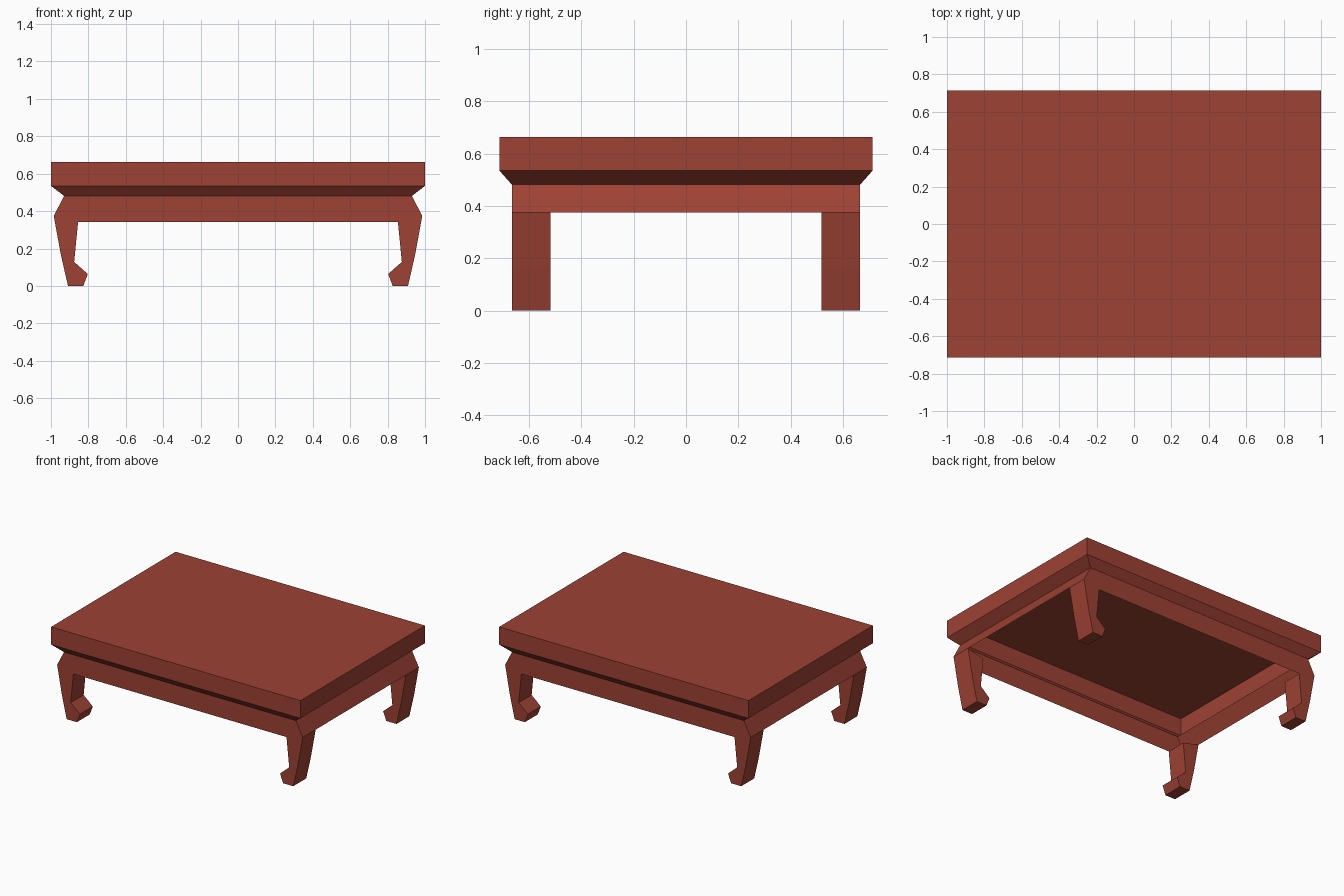
import bpy, bmesh
from mathutils import Vector

if "Cube" in bpy.data.objects:
    bpy.data.objects.remove(bpy.data.objects["Cube"])

wood = bpy.data.materials.new("red brown wood")
wood.diffuse_color = (0.34, 0.054, 0.034, 1)
wood.use_nodes = True
wood.node_tree.nodes["Principled BSDF"].inputs["Base Color"].default_value = wood.diffuse_color

HX, HY = 1.0, 0.713           # table top half sizes
NX, NY = 0.93, 0.665          # neck half sizes
Z_TOP, Z_EDGE, Z_NECK, Z_HIP, Z_APRON = 0.663, 0.535, 0.481, 0.374, 0.342
HIP_X, INNER_X, LEG_Y = 0.985, 0.855, 0.517


def make(name, polygons, centre=None):
    """Mesh from polygons; faces point away from centre, or are made consistent."""
    bm = bmesh.new()
    for poly in polygons:
        bm.faces.new([bm.verts.new(p) for p in poly])
    bmesh.ops.remove_doubles(bm, verts=bm.verts, dist=1e-4)
    bm.normal_update()
    if centre is None:
        bmesh.ops.recalc_face_normals(bm, faces=bm.faces)
    else:
        for f in bm.faces:
            if f.normal.dot(f.calc_center_median() - Vector(centre)) < 0:
                f.normal_flip()
    me = bpy.data.meshes.new(name)
    bm.to_mesh(me)
    bm.free()
    me.materials.append(wood)
    ob = bpy.data.objects.new(name, me)
    bpy.context.collection.objects.link(ob)


def ring(hx, hy, z):
    return [(-hx, -hy, z), (hx, -hy, z), (hx, hy, z), (-hx, hy, z)]


def walls(a, b):
    n = len(a)
    return [[a[i], a[(i + 1) % n], b[(i + 1) % n], b[i]] for i in range(n)]


# Table top: shell open underneath, with a bevelled lower edge
top, edge, neck = ring(HX, HY, Z_TOP), ring(HX, HY, Z_EDGE), ring(NX, NY, Z_NECK)
make("table_top", [top] + walls(top, edge) + walls(edge, neck), (0, 0, 0.56))

# Apron: flat front and back boards, flared side boards
apron = []
for s in (-1, 1):
    half = [(NX, Z_NECK), (HIP_X, Z_HIP), (INNER_X, Z_APRON)]
    outline = half + [(-x, z) for x, z in reversed(half)]
    apron.append([(x, s * NY, z) for x, z in outline])
    apron.append([(s * NX, -NY, Z_NECK), (s * NX, NY, Z_NECK),
                  (s * HIP_X, NY, Z_HIP), (s * HIP_X, -NY, Z_HIP)])
make("apron", apron, (0, 0, 0.4))

# Legs: curved-in profile extruded along y, open where it meets the apron
profile = [(HIP_X, Z_HIP), (0.947, 0.166), (0.909, 0), (0.827, 0),
           (0.803, 0.064), (0.876, 0.128), (INNER_X, Z_APRON)]
for sx, side in ((-1, "left"), (1, "right")):
    for sy, end in ((-1, "front"), (1, "back")):
        outer = [(sx * x, sy * NY, z) for x, z in profile]
        inner = [(sx * x, sy * LEG_Y, z) for x, z in profile]
        make(f"{end}_{side}_leg", [outer, inner] + walls(outer, inner)[:-1])
